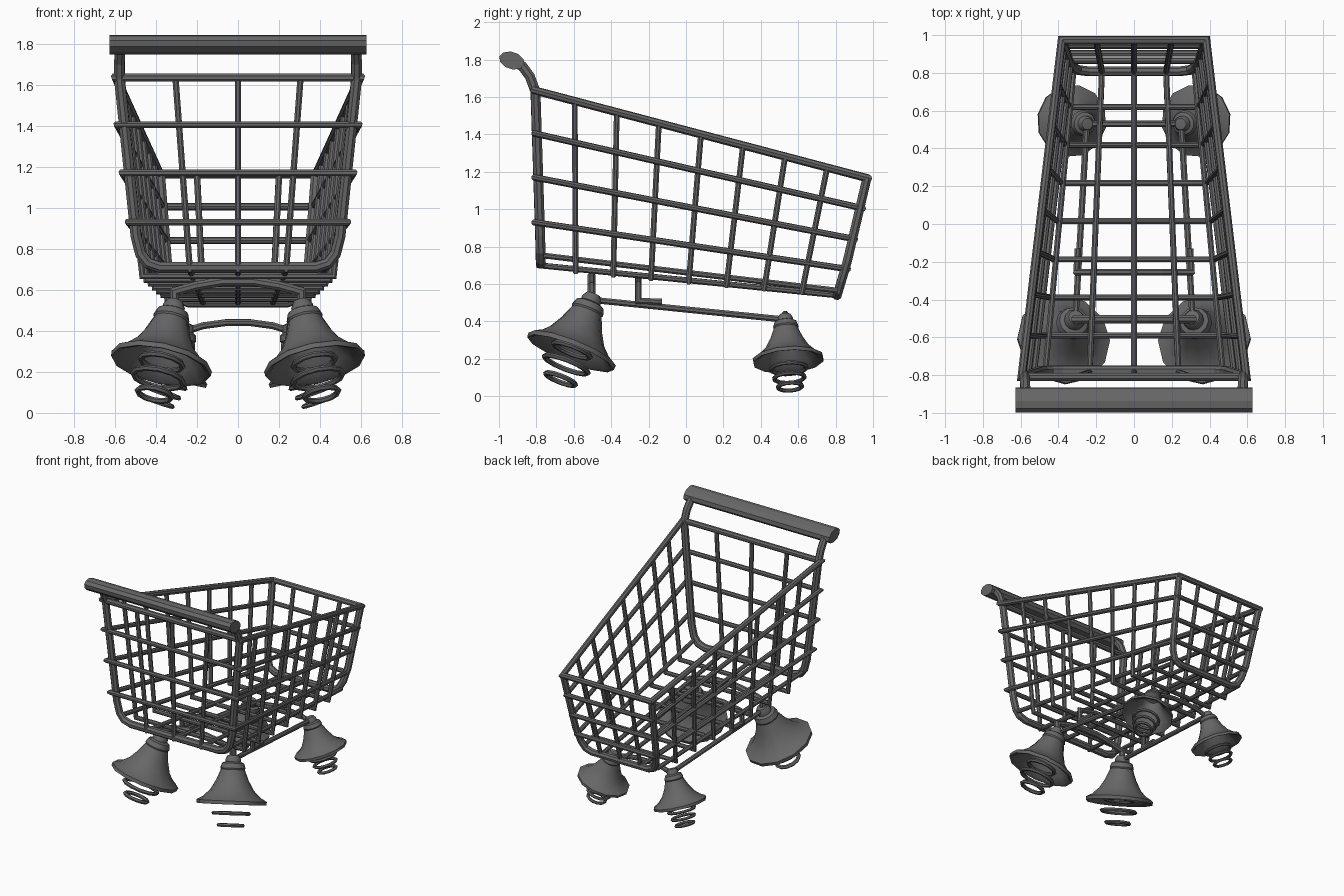
import bpy, bmesh, math
from mathutils import Vector

if "Cube" in bpy.data.objects:
    bpy.data.objects.remove(bpy.data.objects["Cube"])

SIDES = 8
metal = bpy.data.materials.new("dark_grey")
metal.diffuse_color = (.135, .135, .135, 1)
metal.use_nodes = True
metal.node_tree.nodes["Principled BSDF"].inputs["Base Color"].default_value = metal.diffuse_color


def finish(bm, name, smooth=None):
    bmesh.ops.recalc_face_normals(bm, faces=bm.faces)
    me = bpy.data.meshes.new(name)
    bm.to_mesh(me)
    bm.free()
    me.materials.append(metal)
    ob = bpy.data.objects.new(name, me)
    bpy.context.collection.objects.link(ob)
    if smooth:
        bpy.ops.object.select_all(action='DESELECT')
        ob.select_set(True)
        bpy.context.view_layer.objects.active = ob
        bpy.ops.object.shade_smooth_by_angle(angle=math.radians(smooth))
    return ob


def sweep(bm, pts, r):
    """Round tube along a polyline with mitred corners."""
    pts = [Vector(p) for p in pts]
    d = (pts[1] - pts[0]).normalized()
    u = d.orthogonal().normalized()
    w = d.cross(u)
    ang = [2 * math.pi * (i + .5) / SIDES for i in range(SIDES)]
    ring = [pts[0] + r * (math.cos(a) * u + math.sin(a) * w) for a in ang]
    rings = [[bm.verts.new(v) for v in ring]]
    for i in range(1, len(pts)):
        d = (pts[i] - pts[i - 1]).normalized()
        n = d if i == len(pts) - 1 else (d + (pts[i + 1] - pts[i]).normalized()).normalized()
        ring = [v + d * ((pts[i] - v).dot(n) / d.dot(n)) for v in ring]
        rings.append([bm.verts.new(v) for v in ring])
    for a, b in zip(rings, rings[1:]):
        for k in range(SIDES):
            bm.faces.new((a[k], a[k - 1], b[k - 1], b[k]))
    bm.faces.new(rings[0])
    bm.faces.new(rings[-1])


def tubes(name, paths, r):
    bm = bmesh.new()
    for p in paths:
        sweep(bm, p, r)
    return finish(bm, name)


def flip(pts):
    return [(-x, y, z) for x, y, z in pts]


def across(half):
    """Half path, mirrored into one path running from +x to -x."""
    return list(half) + flip(half)[::-1]


def both(pts):
    return [pts, flip(pts)]


def lerp(a, b, t):
    return a + (b - a) * t


# Horizontal basket loops: rear x, rear z, front x, front y, front z
levels = [(.595, 1.635, .382, .973, 1.165), (.588, 1.405, .37, .945, 1.005),
          (.563, 1.17, .352, .903, .84), (.533, .93, .335, .865, .68)]
for i, (rx, rz, fx, fy, fz) in enumerate(levels):
    ry = -.81
    loop = [(0, ry, rz), (rx, ry, rz), (fx, fy, fz), (-fx, fy, fz), (-rx, ry, rz), (0, ry, rz)]
    tubes("basket_rim" if i == 0 else f"basket_loop_{i}", [loop], .022 if i == 0 else .0175)

# U-shaped ribs down the sides and across the floor
ribs = []
for k in range(7):
    yt = lerp(-.595, .755, k / 6)
    yb = lerp(-.59, .62, k / 6)
    t = (yt + .81) / 1.785
    s = (yb + .78) / 1.59
    ribs.append(across([(lerp(.595, .385, t), yt, lerp(1.635, 1.165, t)),
                        (lerp(.485, .325, s), yb, lerp(.685, .54, s))]))
tubes("basket_ribs", ribs, .0165)

# Lengthwise wires: down the rear, along the floor, up the front
mid = [(0, -.81, 1.635), (0, -.785, .70), (0, .805, .54), (0, .973, 1.165)]
side = [(.305, -.81, 1.635), (.235, -.785, .70), (.17, .805, .54), (.2, .973, 1.165)]
tubes("basket_long_wires", [mid] + both(side), .0165)
tubes("basket_lower_side_wires", both([(.47, -.785, .755), (.32, .81, .565)]), .0165)

# Heavy U frames at the rear (continuing up to the handle) and the front
rear = [(.575, -.92, 1.79), (.575, -.875, 1.765), (.578, -.835, 1.71), (.578, -.805, 1.63),
        (.497, -.78, .86), (.475, -.778, .775), (.44, -.777, .73), (.38, -.776, .71)]
tubes("rear_frame", [across(rear)], .028)
front = [(.38, .967, 1.165), (.345, .862, .72), (.325, .832, .62), (.295, .815, .563), (.24, .808, .54)]
tubes("front_frame", [across(front)], .026)

# Push handle: flattened prism
bm = bmesh.new()
tilt = math.radians(-18)
ends = []
for x in (-.627, .627):
    ring = []
    for k in range(10):
        a = 2 * math.pi * k / 10
        u, v = .07 * math.cos(a), .046 * math.sin(a)
        ring.append(bm.verts.new((x, -.931 + u * math.cos(tilt) - v * math.sin(tilt),
                                  1.795 + u * math.sin(tilt) + v * math.cos(tilt))))
    ends.append(ring)
    bm.faces.new(ring)
for k in range(10):
    bm.faces.new((ends[0][k - 1], ends[0][k], ends[1][k], ends[1][k - 1]))
finish(bm, "handle")

# Undercarriage: rear arch, rails, front axle and middle bracket
tubes("rear_arch", [across([(.31, -.505, .50), (.31, -.505, .59), (.2, -.505, .62), (.08, -.505, .64)])], .024)
tubes("under_rails", both([(.31, -.5, .515), (.25, .53, .41)]), .018)
tubes("front_axle", [across([(.25, .53, .40), (.17, .53, .425), (.06, .53, .44)])], .018)
tubes("middle_bracket", [across([(.297, -.13, .505), (.305, -.255, .51), (.305, -.255, .60), (.15, -.255, .63)])], .018)

# Bell-shaped feet: (distance along axis, radius), outside then back up inside
bell_profile = [(-.02, .0), (-.015, .04), (.01, .054), (.03, .055), (.04, .078), (.075, .09), (.085, .085),
                (.16, .115), (.23, .155), (.28, .205), (.305, .25), (.33, .248), (.325, .228),
                (.28, .185), (.23, .14), (.16, .1), (.09, .065), (.085, .0)]
# Floating rings: (distance below the mouth, radius)
rear_rings = [(-.02, .12), (.065, .14), (.15, .1)]
front_rings = [(.05, .14), (.12, .122), (.185, .1)]


def bell(name, top, mouth, scale, rings):
    top, mouth = Vector(top), Vector(mouth)
    rot = (mouth - top).to_track_quat('Z', 'Y')
    bm = bmesh.new()
    n = 12

    def lathe(prof, closed):
        rows = []
        for h, r in prof:
            if r == 0:
                rows.append([bm.verts.new((0, 0, h))] * n)
            else:
                rows.append([bm.verts.new((r * math.cos(2 * math.pi * k / n),
                                           r * math.sin(2 * math.pi * k / n), h)) for k in range(n)])
        for a, b in zip(rows, rows[1:] + (rows[:1] if closed else [])):
            for k in range(n):
                f = list(dict.fromkeys((a[k - 1], a[k], b[k], b[k - 1])))
                bm.faces.new(f)

    lathe(bell_profile, False)
    for off, r in rings:
        lathe([(.33 + off + .014 * math.sin(a), r - .016 + .016 * math.cos(a))
               for a in [math.pi * j / 3 for j in range(6)]], True)
    for v in bm.verts:
        v.co = top + rot @ (v.co * scale)
    finish(bm, name, 40)


for s, label in ((-1, "left"), (1, "right")):
    bell(f"rear_{label}_bell", (s * .31, -.5, .53), (s * .375, -.615, .235), 1, rear_rings)
    bell(f"front_{label}_bell", (s * .25, .53, .425), (s * .325, .545, .21), .77, front_rings)
